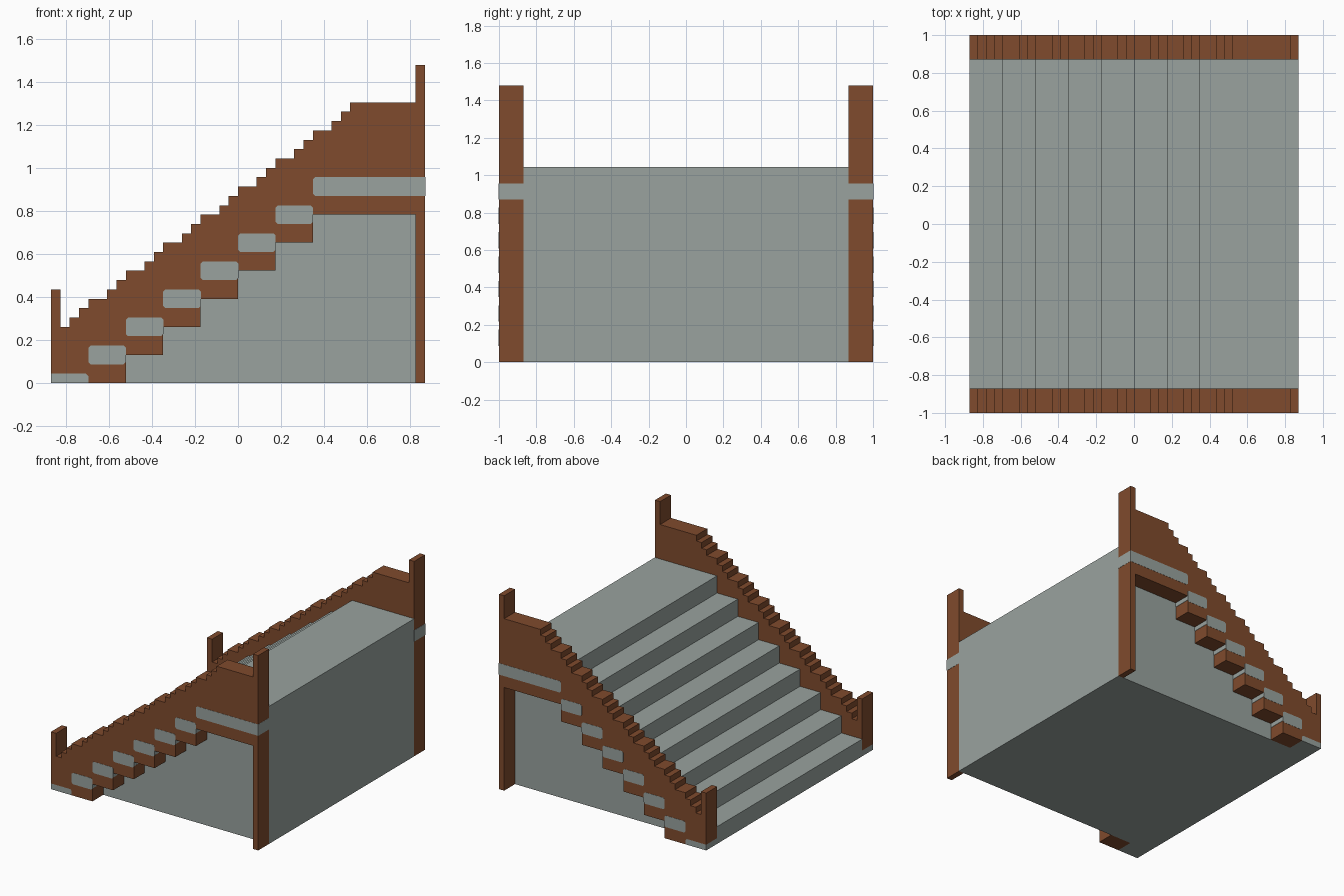
import bpy, bmesh

cube = bpy.data.objects.get("Cube")
if cube:
    bpy.data.objects.remove(cube)

U = 1 / 23          # one grid unit
LEN, WID = 40, 46   # plan size in grid units
SIDE = 3            # thickness of a side panel
E = 0.03            # how far the inlays stand proud
C = 0.25            # inlay corner cut


def material(name, rgb):
    m = bpy.data.materials.new(name)
    m.use_nodes = True
    m.diffuse_color = (*rgb, 1)
    bsdf = m.node_tree.nodes["Principled BSDF"]
    bsdf.inputs["Base Color"].default_value = (*rgb, 1)
    bsdf.inputs["Roughness"].default_value = 0.9
    return m


STONE = material("grey stone", (0.32, 0.365, 0.345))
WOOD = material("brown wood", (0.215, 0.07, 0.026))


def prism(name, outline, y0, y1, mat):
    """Extrude an x-z outline (grid units) from y0 to y1."""
    bm = bmesh.new()
    verts = [bm.verts.new(((x - LEN / 2) * U, y0 * U, z * U)) for x, z in outline]
    face = bm.faces.new(verts)
    ext = bmesh.ops.extrude_face_region(bm, geom=[face])
    moved = [g for g in ext["geom"] if isinstance(g, bmesh.types.BMVert)]
    bmesh.ops.translate(bm, verts=moved, vec=(0, (y1 - y0) * U, 0))
    bmesh.ops.recalc_face_normals(bm, faces=bm.faces)
    mesh = bpy.data.meshes.new(name)
    bm.to_mesh(mesh)
    bm.free()
    mesh.materials.append(mat)
    obj = bpy.data.objects.new(name, mesh)
    bpy.context.scene.collection.objects.link(obj)
    return obj


# Stone flight: eight treads, the last one a long landing
flight = [(0, 0)]
for k in range(8):
    flight += [(4 * k, 3 * k + 3), (4 * k + 4 if k < 7 else LEN, 3 * k + 3)]
flight.append((LEN, 0))
half = WID / 2 - SIDE
prism("stone_flight", flight, -half, half, STONE)

# Side panel outline: low post, notched rail, tall post, stepped underside
panel = [(0, 1), (0, 10), (1, 10), (1, 6)]
for k in range(8):
    x, z = 4 * k, 3 * k + 6
    if k:
        panel.append((x, z))
    panel += [(x + 2, z), (x + 2, z + 1), (x + 3, z + 1), (x + 3, z + 2), (x + 4, z + 2)]
panel += [(32, 30), (39, 30), (39, 34), (40, 34), (40, 0), (39, 0), (39, 18), (28, 18)]
for k in range(5, 0, -1):
    panel += [(4 * k + 8, 3 * k), (4 * k + 4, 3 * k)]
panel += [(8, 0), (4, 0), (4, 1 - C), (4 - C, 1)]

for label, s in (("front", -1), ("back", 1)):
    outer = s * WID / 2
    inner = s * half
    prism(label + "_side_panel", panel, inner, outer, WOOD)

    # Lowest inlay fills the foot of the panel
    foot = [(0, 0), (4, 0), (4, 1 - C), (4 - C, 1), (0, 1)]
    prism(label + "_foot_inlay", foot, inner, outer, STONE)

    # Inlays beside each step, the last running along the landing
    for k in range(1, 8):
        x0, x1 = 4 * k, (4 * k + 4 if k < 7 else LEN) + E
        z0, z1 = 3 * k - 1, 3 * k + 1
        c = C if k < 7 else 0.0
        shape = [(x0, z0 + C), (x0, z1 - C), (x0 + C, z1)]
        shape += [(x1 - c, z1), (x1, z1 - c), (x1, z0 + c), (x1 - c, z0)] if c else [(x1, z1), (x1, z0)]
        shape.append((x0 + C, z0))
        prism(f"{label}_step_inlay_{k}", shape, inner, outer + s * E, STONE)
